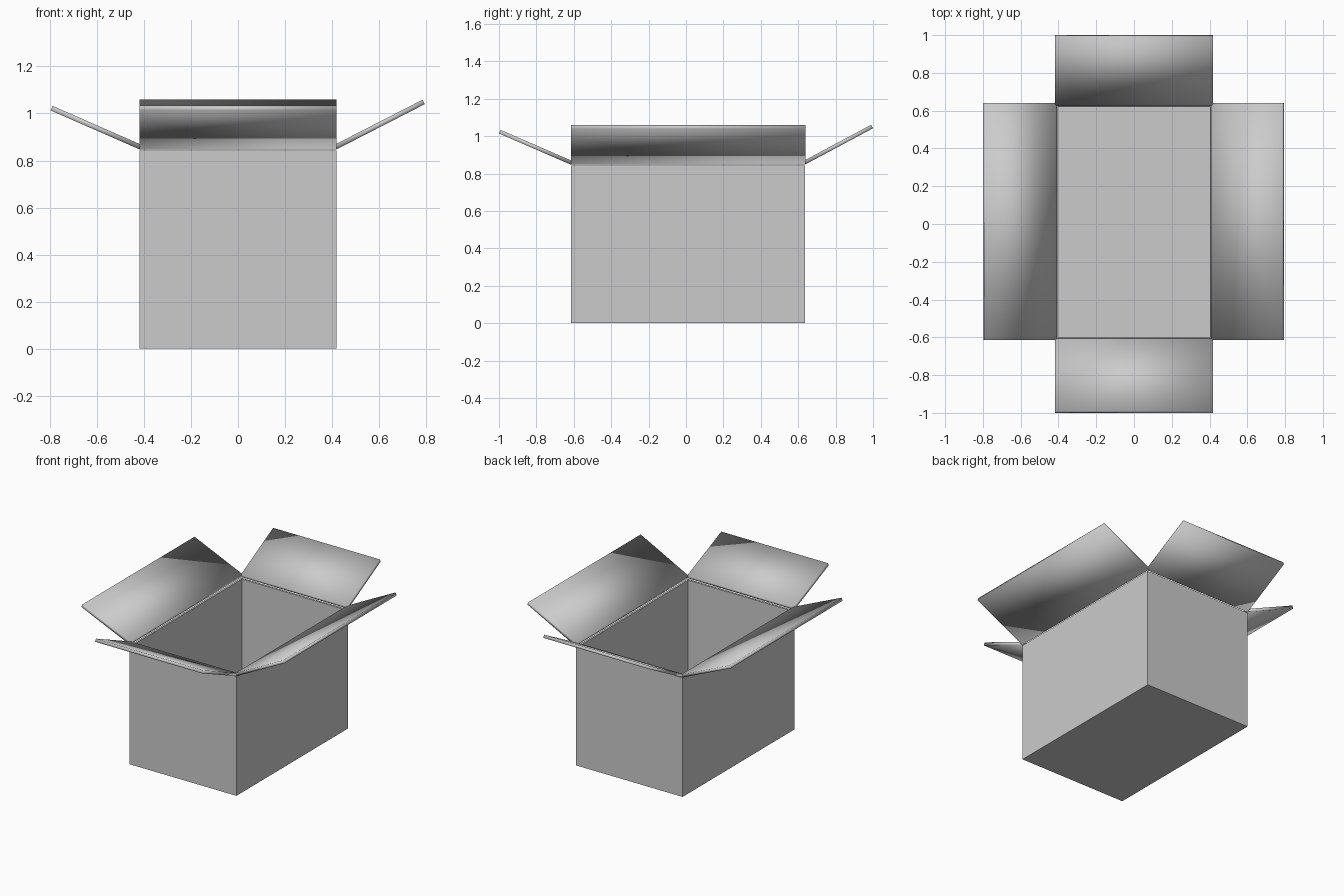
import bpy, bmesh
from mathutils import Vector

if "Cube" in bpy.data.objects:
    bpy.data.objects.remove(bpy.data.objects["Cube"])

X, Y0, Y1, H, T = 0.418, -0.615, 0.635, 0.843, 0.021


def finish(bm, name, smooth=False):
    bmesh.ops.recalc_face_normals(bm, faces=bm.faces)
    me = bpy.data.meshes.new(name)
    bm.to_mesh(me)
    bm.free()
    for p in me.polygons:
        p.use_smooth = smooth
    ob = bpy.data.objects.new(name, me)
    bpy.context.collection.objects.link(ob)
    return ob


# open carton: solid block, inset top, pushed down to the floor
bm = bmesh.new()
bmesh.ops.create_cube(bm, size=1)
bmesh.ops.scale(bm, vec=(2 * X, Y1 - Y0, H), verts=bm.verts)
bmesh.ops.translate(bm, vec=(0, (Y0 + Y1) / 2, H / 2), verts=bm.verts)
top = max(bm.faces, key=lambda f: f.calc_center_median().z)
bmesh.ops.inset_region(bm, faces=[top], thickness=T)
ext = bmesh.ops.extrude_discrete_faces(bm, faces=[top])
bmesh.ops.translate(bm, vec=(0, 0, T - H), verts=ext['faces'][0].verts)
finish(bm, "carton_body")


def flap(name, hinge, tip, axis, lo, hi):
    """Thin slab from hinge to tip (outward, z), swept along the other axis."""
    h, t = Vector(hinge), Vector(tip)
    d = (t - h).normalized()
    n = Vector((-d.y, d.x)) * T
    if n.y < 0:
        n = -n
    place = (lambda p, s: (p.x, s, p.y)) if axis == 'X' else (lambda p, s: (s, p.x, p.y))
    bm = bmesh.new()
    face = bm.faces.new([bm.verts.new(place(p, lo)) for p in (h, t, t + n, h + n)])
    ext = bmesh.ops.extrude_face_region(bm, geom=[face])
    move = (0, hi - lo, 0) if axis == 'X' else (hi - lo, 0, 0)
    bmesh.ops.translate(bm, vec=move,
                        verts=[v for v in ext['geom'] if isinstance(v, bmesh.types.BMVert)])
    finish(bm, name, smooth=True)


# four open flaps, softly shaded
flap("right_flap", (X, 0.847), (0.795, 1.04), 'X', Y0, 0.64)
flap("left_flap", (-X, 0.847), (-0.797, 1.013), 'X', Y0, 0.64)
flap("back_flap", (Y1, 0.847), (1.0, 1.042), 'Y', -X, X)
flap("front_flap", (Y0, 0.847), (-1.0, 1.014), 'Y', -X, X)
